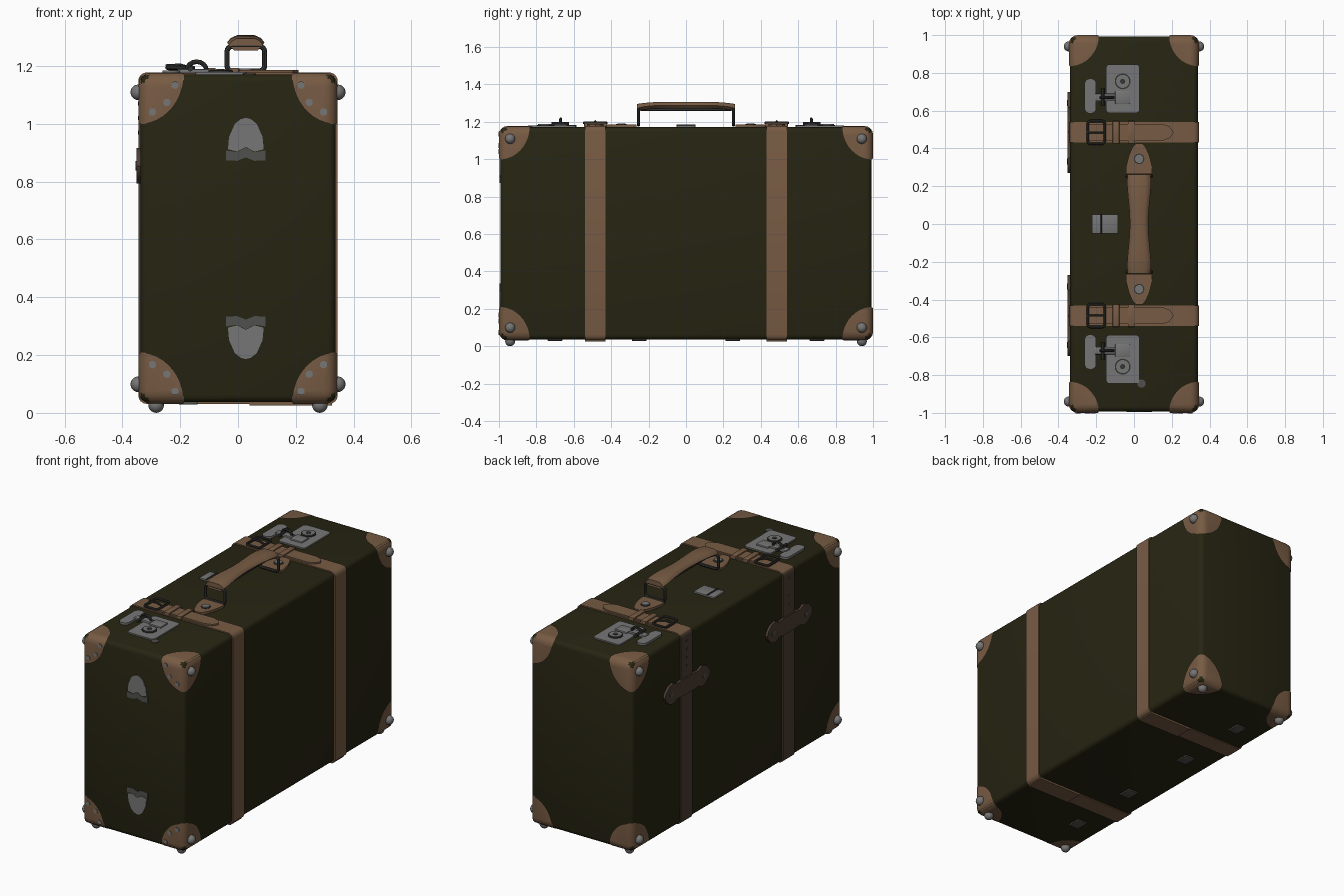
import bpy, bmesh, math
from mathutils import Matrix, Vector

if "Cube" in bpy.data.objects:
    bpy.data.objects.remove(bpy.data.objects["Cube"])


def material(name, rgb):
    m = bpy.data.materials.new(name)
    m.diffuse_color = (*rgb, 1)
    m.use_nodes = True
    m.node_tree.nodes["Principled BSDF"].inputs["Base Color"].default_value = m.diffuse_color
    return m


GREEN = material("olive_canvas", (0.020, 0.018, 0.006))
TAN = material("tan_leather", (0.185, 0.105, 0.057))
BROWN = material("dark_leather", (0.075, 0.048, 0.032))
STEEL = material("steel", (0.18, 0.18, 0.18))
DARK = material("dark_metal", (0.035, 0.035, 0.032))
GREY = material("dull_grey", (0.08, 0.08, 0.075))

X, Y, Z0, Z1 = 0.338, 0.992, 0.037, 1.171      # body extents
ZM = (Z0 + Z1) / 2
HX = 0.027                                     # handle centre line


def add(name, bm, *mats):
    bmesh.ops.recalc_face_normals(bm, faces=bm.faces)
    me = bpy.data.meshes.new(name)
    bm.to_mesh(me)
    bm.free()
    for m in mats:
        me.materials.append(m)
    ob = bpy.data.objects.new(name, me)
    bpy.context.collection.objects.link(ob)
    return ob


def box(name, lo, hi, mat, bevel=0, seg=2):
    bm = bmesh.new()
    bmesh.ops.create_cube(bm, size=1)
    for v in bm.verts:
        v.co = Vector([(a + b) / 2 + c * (b - a) for a, b, c in zip(lo, hi, v.co)])
    if bevel:
        bmesh.ops.bevel(bm, geom=bm.edges[:], offset=bevel, segments=seg, profile=0.5, affect='EDGES')
    return add(name, bm, mat)


AXES = {'x': lambda a, b, h: (h, a, b), 'y': lambda a, b, h: (a, h, b), 'z': lambda a, b, h: (a, b, h)}


def plate(name, pts, axis, h0, h1, mat):
    """Outline extruded along an axis."""
    bm = bmesh.new()
    n = len(pts)
    rings = [[bm.verts.new(AXES[axis](a, b, h)) for a, b in pts] for h in (h0, h1)]
    for r in rings:
        bm.faces.new(r)
    for i in range(n):
        j = (i + 1) % n
        bm.faces.new((rings[0][i], rings[0][j], rings[1][j], rings[1][i]))
    return add(name, bm, mat)


def rounded(a0, a1, b0, b1, r, seg=4):
    pts = []
    for k, (ca, cb) in enumerate(((a1 - r, b1 - r), (a0 + r, b1 - r), (a0 + r, b0 + r), (a1 - r, b0 + r))):
        for i in range(seg + 1):
            t = math.pi / 2 * (k + i / seg)
            pts.append((ca + r * math.cos(t), cb + r * math.sin(t)))
    return pts


def disc(name, a, b, r, axis, h0, h1, mat, n=16):
    return plate(name, [(a + r * math.cos(2 * math.pi * i / n), b + r * math.sin(2 * math.pi * i / n))
                        for i in range(n)], axis, h0, h1, mat)


def ball(name, c, r, mat):
    bm = bmesh.new()
    bmesh.ops.create_uvsphere(bm, u_segments=16, v_segments=10, radius=r, matrix=Matrix.Translation(c))
    return add(name, bm, mat)


def wire(name, pts, r, mat, closed=False):
    cu = bpy.data.curves.new(name, 'CURVE')
    cu.dimensions = '3D'
    cu.bevel_depth, cu.bevel_resolution, cu.use_fill_caps = r, 2, True
    sp = cu.splines.new('POLY')
    sp.points.add(len(pts) - 1)
    for p, q in zip(sp.points, pts):
        p.co = (*q, 1)
    sp.use_cyclic_u = closed
    cu.materials.append(mat)
    ob = bpy.data.objects.new(name, cu)
    me = bpy.data.meshes.new_from_object(ob)
    bpy.data.objects.remove(ob)
    ob = bpy.data.objects.new(name, me)
    bpy.context.collection.objects.link(ob)


# case body
box("case_body", (-X, -Y, Z0), (X, Y, Z1), GREEN, 0.025, 3)

# corner caps: slightly larger shell clipped by an ellipsoid, mirrored to all eight corners
E = Vector((0.344, 1.0, 0.573))
shell = box("cap_shell", -E, E, TAN, 0.045, 4)
bm = bmesh.new()
bmesh.ops.create_icosphere(bm, subdivisions=4, radius=1)
for v in bm.verts:
    v.co = Vector((v.co.x * 0.157, v.co.y * 0.163, v.co.z * 0.178)) + E - Vector((0.0013, 0.0017, 0.0011))
cutter = add("cap_cutter", bm, TAN)
cutter.hide_render = True
mod = shell.modifiers.new("clip", 'BOOLEAN')
mod.operation, mod.solver, mod.object = 'INTERSECT', 'EXACT', cutter
bpy.context.view_layer.update()
cap = bpy.data.meshes.new_from_object(shell.evaluated_get(bpy.context.evaluated_depsgraph_get()))
bpy.data.objects.remove(shell)
bpy.data.objects.remove(cutter)
for sx in (1, -1):
    for sy in (1, -1):
        for sz in (1, -1):
            bm = bmesh.new()
            bm.from_mesh(cap)
            inner = [f for f in bm.faces if f.normal.dot(f.calc_center_median() - E) > 0.05]
            bmesh.ops.delete(bm, geom=inner, context='FACES')
            for v in bm.verts:
                v.co = Vector((v.co.x * sx, v.co.y * sy, v.co.z * sz + ZM))
            if sx * sy * sz < 0:
                bmesh.ops.reverse_faces(bm, faces=bm.faces)
            add("corner_cap", bm, TAN)
            ball("side_stud", (sx * 0.345, sy * 0.94, ZM + sz * 0.505), 0.027, STEEL)
        ball("foot", (sx * 0.283, sy * 0.94, 0.027), 0.027, STEEL)

# rivets on the front caps
for sx in (1, -1):
    for sz in (1, -1):
        for a, b in ((0.218, 0.53), (0.246, 0.47), (0.296, 0.437)):
            disc("cap_rivet", sx * a, ZM + sz * b, 0.013, 'y', -1.003, -0.998, STEEL, 12)

# front shield plates, lower one flipped
dome = [(-0.062, 0.912), (-0.058, 0.955), (-0.038, 1.0), (-0.018, 1.016), (0, 1.021),
        (0.018, 1.016), (0.038, 1.0), (0.058, 0.955), (0.062, 0.912), (0.03, 0.904), (0, 0.92), (-0.03, 0.904)]
base = [(-0.068, 0.908), (-0.03, 0.902), (0, 0.918), (0.03, 0.902), (0.068, 0.908),
        (0.068, 0.874), (0.03, 0.872), (0, 0.884), (-0.03, 0.872), (-0.068, 0.874)]
for flip in (False, True):
    for nm, pts, m in (("shield_plate", dome, STEEL), ("shield_base", base, GREY)):
        plate(nm, [(a + HX, 1.207 - b if flip else b) for a, b in pts], 'y', -Y - 0.004, -Y + 0.002, m)

for s in (1, -1):
    yc = 0.485 * s
    # strap around the case, dark on the -x side
    bm = bmesh.new()
    outer = rounded(-0.345, 0.345, 0.031, 1.178, 0.03)
    inner = rounded(-0.336, 0.336, 0.039, 1.169, 0.025)
    cols = [[bm.verts.new((a, yc + w, b)) for a, b in ring]
            for ring, w in ((inner, -0.054), (outer, -0.054), (outer, 0.054), (inner, 0.054))]
    n = len(outer)
    for k in range(3):
        for i in range(n):
            j = (i + 1) % n
            f = bm.faces.new((cols[k][i], cols[k][j], cols[k + 1][j], cols[k + 1][i]))
            f.material_index = int(f.calc_center_median().x < -0.335)
    add("strap", bm, TAN, BROWN)
    box("strap_under_layer", (0.04, yc - 0.054, 0.026), (0.325, yc + 0.054, 0.034), TAN)
    # strap tongue, keepers and buckle
    plate("strap_tongue", [(-0.24, yc - 0.042), (0.15, yc - 0.045), (0.19, yc - 0.03), (0.21, yc),
                           (0.19, yc + 0.03), (0.15, yc + 0.045), (-0.24, yc + 0.042)], 'z', 1.174, 1.187, TAN)
    for xk in (-0.095, -0.015):
        box("strap_keeper", (xk - 0.018, yc - 0.06, 1.172), (xk + 0.018, yc + 0.06, 1.194), TAN, 0.004)
    wire("buckle_frame", [(a, b, 1.194) for a, b in rounded(-0.245, -0.155, yc - 0.06, yc + 0.06, 0.015, 3)],
         0.007, DARK, True)
    wire("buckle_prong", [(-0.155, yc, 1.19), (-0.2, yc, 1.203), (-0.25, yc, 1.2)], 0.006, DARK)
    # strap guide on the -x side: two pointed lobes with rivets, plus strap holes
    half = [(0.06, 0.05), (0.10, 0.045), (0.135, 0.062), (0.175, 0.052), (0.205, 0.025), (0.215, 0)]
    q = half + [(a, -b) for a, b in half[-2::-1]]
    q += [(-a, -b) for a, b in half] + [(-a, b) for a, b in half[-2::-1]]
    plate("strap_guide", [(yc + a, 0.855 + b) for a, b in q], 'x', -0.352, -0.335, BROWN)
    for d in (-0.155, 0.155):
        disc("guide_rivet", yc + d, 0.855, 0.016, 'x', -0.355, -0.35, GREY, 12)
    for i in range(4):
        disc("strap_hole", yc, 0.97 + 0.05 * i, 0.007, 'x', -0.3465, -0.344, DARK, 8)

    # lock: main plate, key cylinder, hasp, catch plate
    plate("lock_plate", rounded(-0.148, 0.03, *sorted((s * 0.588, s * 0.845)), 0.018), 'z', 1.168, 1.179, STEEL)
    disc("key_ring", -0.06, s * 0.755, 0.042, 'z', 1.17, 1.184, DARK, 20)
    disc("key_collar", -0.06, s * 0.755, 0.035, 'z', 1.17, 1.187, STEEL, 20)
    disc("key_hole", -0.06, s * 0.755, 0.014, 'z', 1.17, 1.189, DARK, 12)
    plate("catch_plate", rounded(-0.262, -0.2, *sorted((s * 0.585, s * 0.77)), 0.028), 'z', 1.168, 1.184, STEEL)
    box("hasp_bar", (-0.21, s * 0.67 - 0.02, 1.174), (-0.1, s * 0.67 + 0.02, 1.19), STEEL, 0.004)
    box("hasp_block", (-0.1, s * 0.67 - 0.035, 1.174), (-0.02, s * 0.67 + 0.035, 1.188), STEEL, 0.005)
    wire("hasp_pivot", [(-0.165, s * 0.625, 1.19), (-0.165, s * 0.72, 1.19)], 0.009, DARK)
    wire("hasp_loop", [(-0.143 - 0.034 * math.cos(math.pi * i / 8), s * 0.67, 1.185 + 0.03 * math.sin(math.pi * i / 8))
                       for i in range(9)], 0.008, DARK)

    # handle tab with rivet and metal loop
    tab = [(0.068, 0.265), (0.07, 0.3), (0.055, 0.36), (0.036, 0.405), (0.018, 0.425)]
    plate("handle_tab", [(HX + a, s * b) for a, b in tab] + [(HX - a, s * b) for a, b in tab[::-1]],
          'z', 1.168, 1.185, TAN)
    disc("tab_rivet_ring", HX, s * 0.345, 0.028, 'z', 1.18, 1.187, DARK)
    disc("tab_rivet", HX, s * 0.345, 0.022, 'z', 1.18, 1.192, STEEL)
    wire("handle_loop", [(HX + a, s * 0.254, b) for a, b in rounded(-0.065, 0.065, 1.183, 1.268, 0.018)],
         0.009, DARK, True)

    # hinges under the case
    for yh in (0.25, 0.7):
        box("hinge", (-0.205, s * yh - 0.04, 0.029), (-0.14, s * yh + 0.04, 0.04), GREY, 0.003)

# handle grip: faceted section swept along y
bm = bmesh.new()
section = [(1, -0.1), (0.85, 0.55), (0.55, 1), (-0.55, 1), (-0.85, 0.55), (-1, -0.1), (-0.7, -1), (0.7, -1)]
rows = []
for i in range(17):
    t = -1 + i / 8
    w = 0.049 + 0.016 * math.sin(min(abs(t), 0.95) * math.pi / 2) ** 2
    if abs(t) == 1:
        w *= 0.9
    top, bot = 1.307 - 0.012 * t ** 4, 1.272 - 0.018 * t ** 6
    rows.append([bm.verts.new((HX + a * w, t * 0.262, (top + bot) / 2 + b * (top - bot) / 2)) for a, b in section])
for p, q in zip(rows, rows[1:]):
    for i in range(8):
        bm.faces.new((p[i], p[(i + 1) % 8], q[(i + 1) % 8], q[i]))
bm.faces.new(rows[0])
bm.faces.new(rows[-1])
add("handle_grip", bm, TAN)
box("handle_core", (HX - 0.03, -0.245, 1.258), (HX + 0.03, 0.245, 1.276), DARK, 0.005)

# centre latch and loose stud
box("centre_latch", (-0.222, -0.05, 1.168), (-0.085, 0.05, 1.181), STEEL, 0.003)
wire("centre_latch_hinge", [(-0.175, -0.05, 1.18), (-0.175, 0.05, 1.18)], 0.006, DARK)
disc("top_stud", 0.04, -0.845, 0.022, 'z', 1.168, 1.175, GREY)

# smooth shading with sharp edges kept
bpy.ops.object.select_all(action='SELECT')
bpy.context.view_layer.objects.active = bpy.context.selected_objects[0]
bpy.ops.object.shade_smooth_by_angle(angle=math.radians(35))
